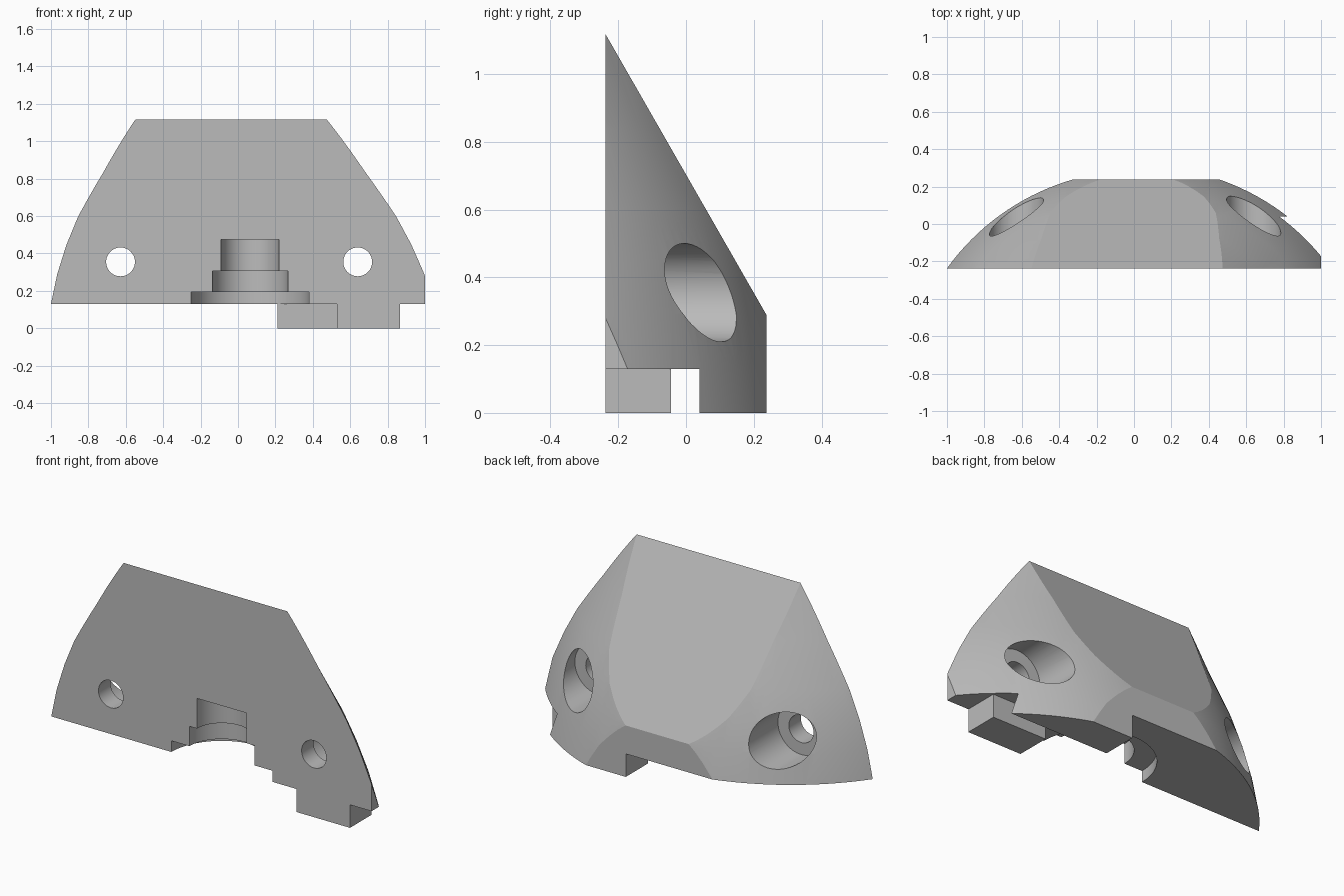
import bpy
import bmesh
import math
from mathutils import Matrix

cube = bpy.data.objects.get("Cube")
if cube:
    bpy.data.objects.remove(cube, do_unlink=True)

grey = bpy.data.materials.new("plain grey")
grey.use_nodes = True
colour = (0.5, 0.5, 0.5, 1)
grey.diffuse_color = colour
grey.node_tree.nodes["Principled BSDF"].inputs["Base Color"].default_value = colour

FRONT, BACK = -0.237, 0.237
FLOOR = 0.13


def make(name, bm):
    bmesh.ops.recalc_face_normals(bm, faces=bm.faces)
    mesh = bpy.data.meshes.new(name)
    bm.to_mesh(mesh)
    bm.free()
    mesh.materials.append(grey)
    obj = bpy.data.objects.new(name, mesh)
    bpy.context.collection.objects.link(obj)
    return obj


def box(name, x0, x1, y0, y1, z0, z1):
    bm = bmesh.new()
    bmesh.ops.create_cube(bm, size=1)
    for v in bm.verts:
        v.co.x = x1 if v.co.x > 0 else x0
        v.co.y = y1 if v.co.y > 0 else y0
        v.co.z = z1 if v.co.z > 0 else z0
    return make(name, bm)


def cylinder(name, radius, start, end, x, other, axis):
    """Cylinder along y (other = z) or along z (other = y)."""
    bm = bmesh.new()
    bmesh.ops.create_cone(bm, cap_ends=True, segments=64, radius1=radius,
                          radius2=radius, depth=end - start)
    mid = (start + end) / 2
    if axis == "Y":
        place = Matrix.Translation((x, mid, other)) @ Matrix.Rotation(math.pi / 2, 4, "X")
    else:
        place = Matrix.Translation((x, other, mid))
    bm.transform(place)
    return make(name, bm)


def cut(target, tool, operation="DIFFERENCE"):
    mod = target.modifiers.new("cut", "BOOLEAN")
    mod.operation = operation
    mod.solver = "EXACT"
    mod.object = tool
    bpy.context.view_layer.objects.active = target
    bpy.ops.object.modifier_apply(modifier=mod.name)
    bpy.data.objects.remove(tool, do_unlink=True)


# Leaning, slightly bulged cone that gives the curved flanks
bm = bmesh.new()
profile = [(-0.1, 1.30), (0.0, 1.285), (0.13, 1.263), (0.29, 1.228), (0.45, 1.18),
           (0.6, 1.125), (0.84, 1.015), (1.115, 0.8985), (1.3, 0.82)]
SIDES = 160
rings = []
for z, radius in profile:
    cx = 0.025 - 0.063 * (z - FLOOR)
    rings.append([bm.verts.new((cx + radius * math.cos(math.tau * i / SIDES),
                                -0.975 + radius * math.sin(math.tau * i / SIDES), z))
                  for i in range(SIDES)])
for low, high in zip(rings, rings[1:]):
    for i in range(SIDES):
        j = (i + 1) % SIDES
        bm.faces.new((low[i], low[j], high[j], high[i]))
bm.faces.new(rings[0])
bm.faces.new(rings[-1])
body = make("wedge_body", bm)

# Wedge outline: flat front, short upright back, long sloping back
bm = bmesh.new()
outline = [(FRONT, 0), (BACK, 0), (BACK, 0.29), (FRONT, 1.117)]
face = bm.faces.new([bm.verts.new((-1.2, y, z)) for y, z in outline])
extruded = bmesh.ops.extrude_face_region(bm, geom=[face])["geom"]
for v in extruded:
    if isinstance(v, bmesh.types.BMVert):
        v.co.x = 1.0
cut(body, make("wedge_limits", bm), "INTERSECT")

# Underside: leave one front foot and one back foot
cut(body, box("left_clearance", -1.3, 0.21, -0.5, 0.5, -0.3, FLOOR))
cut(body, box("foot_slot", 0.1, 1.3, -0.045, 0.04, -0.3, FLOOR))
cut(body, box("front_clearance", 0.1, 0.53, -0.5, -0.02, -0.3, FLOOR))
cut(body, box("end_clearance", 0.865, 1.3, -0.5, 0.04, -0.3, FLOOR))

# Stepped half-round socket in the front face
for radius, top in ((0.315, 0.193), (0.2025, 0.305), (0.155, 0.475)):
    cut(body, cylinder("socket", radius, 0.05, top, 0.065, FRONT, "Z"))

# Screw holes with wide counterbores from the back
for x in (-0.628, 0.64):
    cut(body, cylinder("screw_hole", 0.077, -0.5, 0.5, x, 0.355, "Y"))
    cut(body, cylinder("counterbore", 0.145, -0.13, 0.6, x, 0.355, "Y"))

bpy.ops.object.select_all(action="DESELECT")
body.select_set(True)
bpy.context.view_layer.objects.active = body
bpy.ops.object.shade_smooth_by_angle(angle=math.radians(14))
